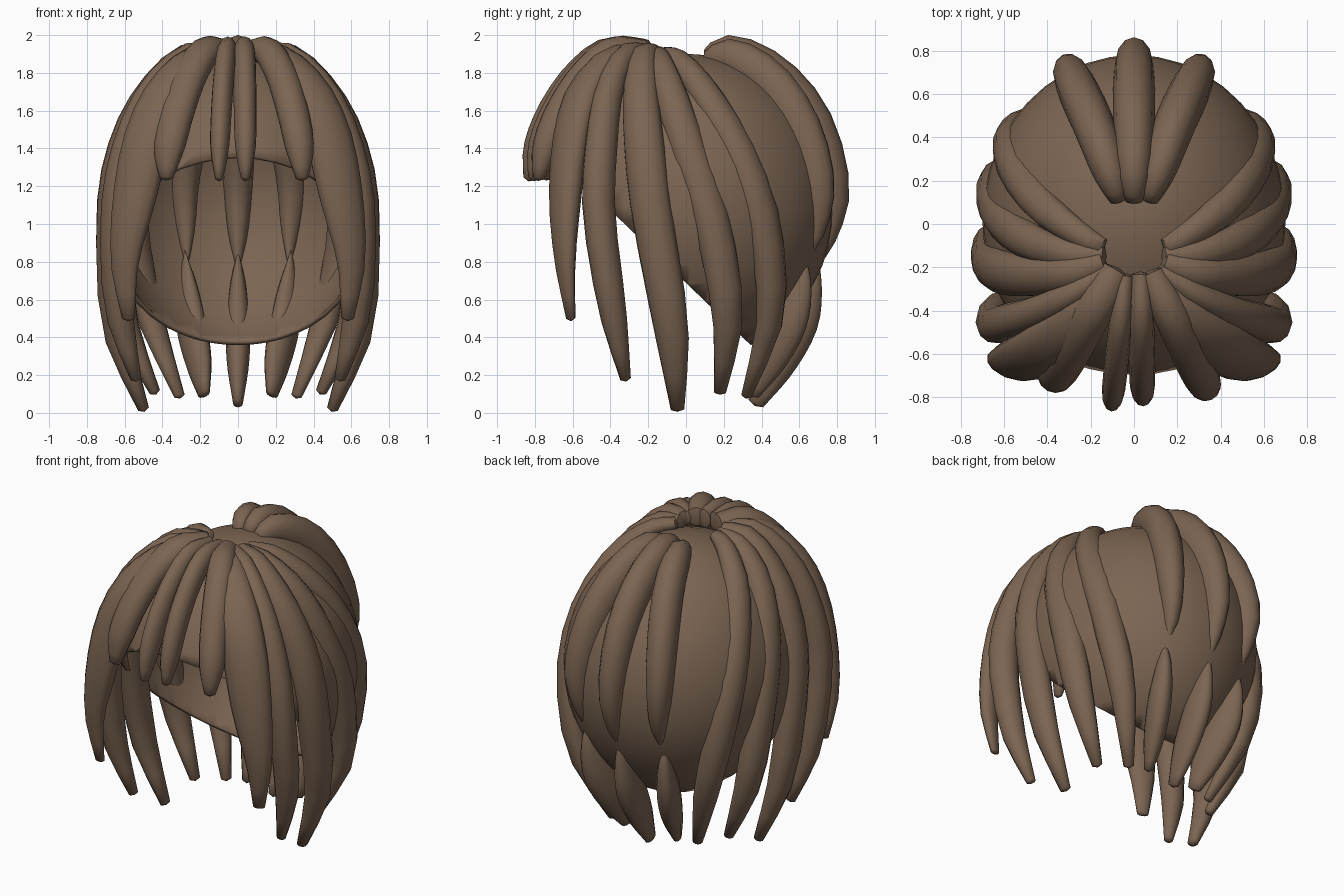
import bpy, bmesh, math
from mathutils import Vector

if "Cube" in bpy.data.objects:
    bpy.data.objects.remove(bpy.data.objects["Cube"])

brown = bpy.data.materials.new("hair_brown")
brown.use_nodes = True
COLOUR = (0.2, 0.13, 0.085, 1)
brown.diffuse_color = COLOUR
brown.node_tree.nodes["Principled BSDF"].inputs["Base Color"].default_value = COLOUR


def finish(bm, name, angle):
    bmesh.ops.recalc_face_normals(bm, faces=bm.faces)
    mesh = bpy.data.meshes.new(name)
    bm.to_mesh(mesh)
    bm.free()
    mesh.materials.append(brown)
    obj = bpy.data.objects.new(name, mesh)
    bpy.context.collection.objects.link(obj)
    bpy.ops.object.select_all(action='DESELECT')
    obj.select_set(True)
    bpy.context.view_layer.objects.active = obj
    bpy.ops.object.shade_smooth_by_angle(angle=math.radians(angle))
    return obj


def spline(values, t):
    """Catmull-Rom through evenly spaced values, t from 0 to 1."""
    n = len(values) - 1
    i = min(int(t * n), n - 1)
    u = t * n - i
    b, c = values[i], values[i + 1]
    a = values[i - 1] if i > 0 else b * 2 - c
    d = values[i + 2] if i + 2 <= n else c * 2 - b
    return (b * 2 + (c - a) * u + (a * 2 - b * 5 + c * 4 - d) * u**2
            + (b * 3 - a - c * 3 + d) * u**3) * 0.5


def lock(name, points, profile, width, depth, twist=0, rings=14, sides=12):
    """Tapered strand with an oval section facing away from the head; twist turns it forward."""
    path = [Vector(p) for p in points]
    bm = bmesh.new()
    loops = []
    for r in range(rings + 1):
        t = r / rings
        p = spline(path, t)
        tangent = (spline(path, min(t + 0.02, 1)) - spline(path, max(t - 0.02, 0))).normalized()
        out = p - Vector((0, twist * t, min(p.z, 1.1)))
        out = (out - tangent * out.dot(tangent)).normalized()
        side = tangent.cross(out)
        size = max(spline(profile, t), 0.02)
        ring = []
        for s in range(sides):
            a = math.tau * s / sides
            ring.append(bm.verts.new(p + side * math.cos(a) * size * width
                                     + out * math.sin(a) * size * depth))
        loops.append(ring)
    for low, high in zip(loops, loops[1:]):
        for s in range(sides):
            n = (s + 1) % sides
            bm.faces.new((low[s], low[n], high[n], high[s]))
    # Rounded ends
    for ring, outward in ((loops[0], path[0] - path[1]), (loops[-1], path[-1] - path[-2])):
        centre = sum((v.co for v in ring), Vector()) / sides
        tip = bm.verts.new(centre + outward.normalized() * 0.015)
        for s in range(sides):
            bm.faces.new((ring[s], ring[(s + 1) % sides], tip))
    return finish(bm, name, 60)


def pair(name, points, *shape):
    for label, sign in (("left", 1), ("right", -1)):
        lock(f"{label}_{name}", [(x * sign, y, z) for x, y, z in points], *shape)


# Scalp cap: an egg-shaped shell, cut off by a slope from brow to nape
bm = bmesh.new()
bmesh.ops.create_uvsphere(bm, u_segments=40, v_segments=24, radius=1)
for v in bm.verts:
    v.co = Vector((v.co.x * 0.7, v.co.y * 0.76 + 0.02, v.co.z * 0.81 + 1.09))
bmesh.ops.bisect_plane(bm, geom=bm.verts[:] + bm.edges[:] + bm.faces[:],
                       plane_co=(0, -0.7, 1.36), plane_no=(0, 0.96, 1.0), clear_inner=True)
cap = finish(bm, "scalp_cap", 40)
shell = cap.modifiers.new("thickness", 'SOLIDIFY')
shell.thickness = 0.025
shell.offset = -1

# Size along a strand, root to tip
LONG = [0.5, 0.68, 0.88, 1.0, 1.0, 0.85, 0.33]
TEMPLE = [0.5, 0.75, 1.0, 1.05, 0.95, 0.62, 0.28]
SHORT = [0.75, 0.95, 1.0, 1.0, 0.9, 0.4]
BACK = [0.45, 0.85, 1.0, 1.0, 0.85, 0.55, 0.05]
NAPE = [0.05, 0.65, 1.0, 0.9, 0.4]

# Fringe, sharing one arc in side view
arc = [(-0.24, 1.915), (-0.42, 1.91), (-0.58, 1.78), (-0.71, 1.59), (-0.79, 1.4), (-0.83, 1.24)]
for name, root, tip, width, reach in (
        ("right_middle_fringe", -0.04, -0.1, 0.055, 1.0),
        ("left_middle_fringe", 0.03, 0.04, 0.06, 0.97),
        ("right_side_fringe", -0.08, -0.38, 0.095, 0.89),
        ("left_side_fringe", 0.08, 0.34, 0.085, 0.94)):
    points = [(root + (tip - root) * math.sin(k / 5 * math.pi / 2), y * reach, z + 0.04 * (1 - reach))
              for k, (y, z) in enumerate(arc)]
    lock(name, points, SHORT, width, 0.08)

# Long strands fanning out from the crown
pair("temple_lock", [(0.1, -0.23, 1.91), (0.22, -0.4, 1.88), (0.37, -0.54, 1.7), (0.48, -0.61, 1.45),
                     (0.55, -0.64, 1.13), (0.6, -0.64, 0.8), (0.58, -0.61, 0.5)],
     TEMPLE, 0.13, 0.08, 0.9)
pair("cheek_lock", [(0.12, -0.21, 1.91), (0.28, -0.32, 1.89), (0.46, -0.41, 1.69), (0.58, -0.45, 1.4),
                    (0.64, -0.46, 1.05), (0.63, -0.39, 0.55), (0.54, -0.32, 0.18)], LONG, 0.085, 0.09)
pair("ear_lock", [(0.14, -0.18, 1.91), (0.3, -0.23, 1.88), (0.48, -0.24, 1.67), (0.6, -0.22, 1.4),
                  (0.66, -0.18, 1.05), (0.645, -0.08, 0.46), (0.5, -0.045, 0.02)], LONG, 0.11, 0.09)
pair("rear_ear_lock", [(0.14, -0.15, 1.9), (0.3, -0.14, 1.86), (0.48, -0.08, 1.68), (0.6, 0.02, 1.37),
                       (0.645, 0.14, 1.0), (0.61, 0.22, 0.52), (0.44, 0.18, 0.11)], LONG, 0.1, 0.085)
pair("rear_side_lock", [(0.15, -0.11, 1.9), (0.28, -0.03, 1.86), (0.44, 0.1, 1.69), (0.55, 0.28, 1.38),
                        (0.56, 0.41, 1.0), (0.47, 0.45, 0.53), (0.31, 0.32, 0.09)], LONG, 0.095, 0.08)

# Thick strands over the back of the head
lock("middle_back_lock", [(0, 0.11, 1.87), (0, 0.24, 1.9), (0, 0.47, 1.77), (0, 0.66, 1.53),
                          (0, 0.765, 1.2), (0, 0.74, 0.95), (0, 0.68, 0.75)], BACK, 0.095, 0.12)
pair("back_lock", [(0.07, 0.11, 1.86), (0.11, 0.24, 1.88), (0.18, 0.44, 1.75), (0.25, 0.6, 1.51),
                   (0.29, 0.69, 1.22), (0.28, 0.68, 0.98), (0.27, 0.62, 0.78)], BACK, 0.095, 0.12)

# Strands hanging from the nape
lock("middle_nape_lock", [(0, 0.69, 0.85), (0, 0.65, 0.68), (0, 0.59, 0.48), (0, 0.48, 0.26),
                          (0, 0.37, 0.05)], NAPE, 0.065, 0.11)
pair("nape_lock", [(0.28, 0.62, 0.85), (0.27, 0.6, 0.68), (0.25, 0.54, 0.48), (0.21, 0.44, 0.28),
                   (0.18, 0.35, 0.1)], NAPE, 0.07, 0.11)
